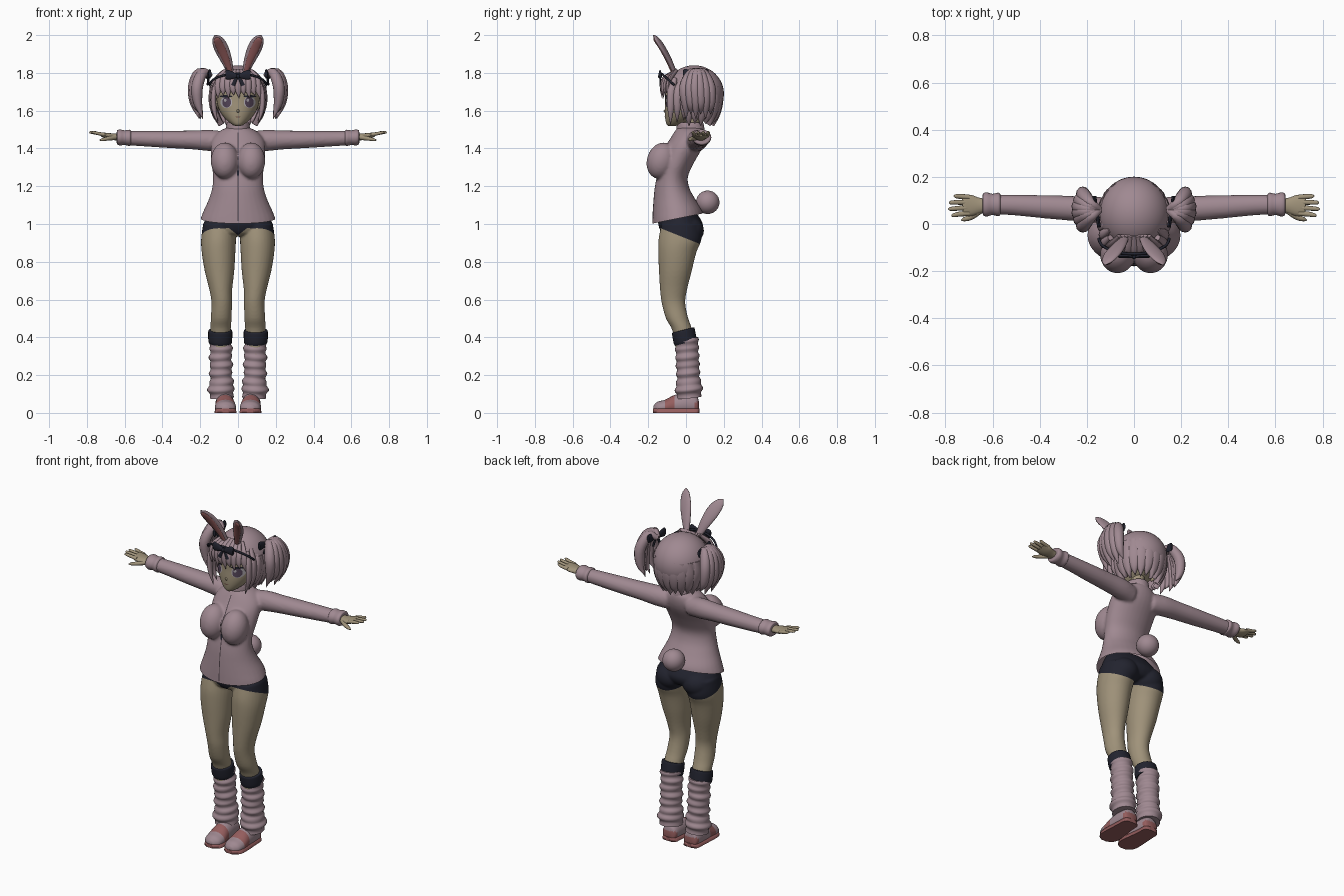
import bpy, bmesh, math
from mathutils import Vector, Matrix
from mathutils.bvhtree import BVHTree

cube = bpy.data.objects.get("Cube")
if cube:
    bpy.data.objects.remove(cube)


def material(name, *rgb):
    m = bpy.data.materials.new(name)
    m.use_nodes = True
    m.diffuse_color = (*rgb, 1)
    m.node_tree.nodes["Principled BSDF"].inputs["Base Color"].default_value = (*rgb, 1)
    return m


PINK = material("dusty pink", .35, .25, .285)
SKIN = material("skin", .35, .29, .195)
BLACK = material("navy black", .016, .017, .028)
RED = material("muted red", .3, .11, .11)
WHITE = material("eye white", .45, .42, .45)
IRIS = material("iris violet", .09, .06, .1)
SEAM = material("seam grey", .07, .05, .06)
MOUTH = material("lip brown", .18, .09, .07)
SIDES = ((1, "left"), (-1, "right"))


def finish(name, bm, *mats):
    me = bpy.data.meshes.new(name)
    bm.to_mesh(me)
    bm.free()
    for m in mats:
        me.materials.append(m)
    me.shade_smooth()
    me.set_sharp_from_angle(angle=math.radians(50))
    ob = bpy.data.objects.new(name, me)
    bpy.context.scene.collection.objects.link(ob)
    return ob


def loft(name, pts, mat, axis=None, hint=(0, 1, 0), n=16, steps=4, side=1):
    """Skin ellipses (x, y, z, width, depth) along a smooth path."""
    p = [Vector((q[0] * side, *q[1:])) for q in pts]
    p = [p[0] * 2 - p[1]] + p + [p[-1] * 2 - p[-2]]
    path = []
    for i in range(1, len(p) - 2):
        a, b, c, d = p[i - 1:i + 3]
        for k in range(steps):
            t = k / steps
            path.append((b * 2 + (c - a) * t + (a * 2 - b * 5 + c * 4 - d) * t * t
                         + (b * 3 - a - c * 3 + d) * t ** 3) / 2)
    path.append(p[-2])
    bm, rings = bmesh.new(), []
    for i, q in enumerate(path):
        prev, nxt = path[max(i - 1, 0)], path[min(i + 1, len(path) - 1)]
        t = Vector(axis) if axis else (Vector(nxt[:3]) - Vector(prev[:3])).normalized()
        u = t.cross(Vector(hint)).normalized()
        v = u.cross(t)
        w, h = max(q[3], .0008), max(q[4], .0008)
        rings.append([bm.verts.new(Vector(q[:3]) + u * w * math.cos(s) + v * h * math.sin(s))
                      for s in (math.tau * j / n for j in range(n))])
    for r, s in zip(rings, rings[1:]):
        for j in range(n):
            bm.faces.new((r[j], r[(j + 1) % n], s[(j + 1) % n], s[j]))
    bm.faces.new(rings[0])
    bm.faces.new(rings[-1])
    bmesh.ops.recalc_face_normals(bm, faces=bm.faces)
    return finish(name, bm, mat)


def column(name, rows, mat, side=1, n=32):
    """Upright loft from rows of (z, centre x, half width, front y, back y)."""
    return loft(name, [(x, (f + b) / 2, z, w, (b - f) / 2) for z, x, w, f, b in rows],
                mat, axis=(0, 0, 1), n=n, side=side)


def ball(name, centre, size, mat, tilt=0):
    bm = bmesh.new()
    m = Matrix.Translation(centre) @ Matrix.Rotation(tilt, 4, 'X') @ Matrix.Diagonal((*size, 1))
    bmesh.ops.create_uvsphere(bm, u_segments=32, v_segments=20, radius=1, matrix=m)
    return finish(name, bm, mat)


def fuse(name, parts, voxel, rounds):
    """Blend overlapping parts into one skin and return it as a bmesh."""
    bm = bmesh.new()
    for o in parts:
        bm.from_mesh(o.data)
        bpy.data.objects.remove(o)
    ob = finish(name, bm)
    r = ob.modifiers.new("blend", 'REMESH')
    r.mode, r.voxel_size = 'VOXEL', voxel
    s = ob.modifiers.new("soften", 'SMOOTH')
    s.factor, s.iterations = .5, rounds
    bpy.context.view_layer.update()
    out = bmesh.new()
    out.from_object(ob, bpy.context.evaluated_depsgraph_get())
    bpy.data.objects.remove(ob)
    return out


def cut(bm, point, normal, clear=False):
    bmesh.ops.bisect_plane(bm, geom=bm.verts[:] + bm.edges[:] + bm.faces[:], plane_co=point,
                           plane_no=normal, clear_inner=clear)


def decal(name, target, x, z, rx, rz, mat, lift=.002, square=False):
    """Thin painted patch laid on the front of a surface."""
    tree = BVHTree.FromPolygons([v.co for v in target.data.vertices],
                                [f.vertices for f in target.data.polygons])
    bm = bmesh.new()
    bmesh.ops.create_grid(bm, x_segments=4 if square else 16, y_segments=40 if square else 16, size=1)
    for v in bm.verts:
        a, b = v.co.x, v.co.y
        if not square:
            a, b = a * math.sqrt(1 - b * b / 2), b * math.sqrt(1 - a * a / 2)
        px, pz = x + rx * a, z + rz * b
        hit = tree.ray_cast(Vector((px, -1, pz)), Vector((0, 1, 0)))[0]
        v.co = (px, (hit.y if hit else -.05) - lift, pz)
    return finish(name, bm, mat)


# Jacket: trunk, bust and sleeves blended together
parts = [column("trunk", [
    (.96, 0, .205, -.18, .085), (1.02, 0, .2, -.178, .09), (1.07, 0, .182, -.176, .085),
    (1.13, 0, .155, -.172, .05), (1.19, 0, .137, -.166, .018), (1.25, 0, .132, -.155, .01),
    (1.32, 0, .14, -.14, .04), (1.4, 0, .145, -.115, .085), (1.45, 0, .135, -.085, .1),
    (1.49, 0, .1, -.06, .1), (1.51, 0, .06, -.045, .09)], PINK)]
for s, label in SIDES:
    parts.append(ball("bust", (s * .07, -.13, 1.335), (.074, .077, .098), PINK, -.3))
    parts.append(loft("sleeve", [
        (.07, .05, 1.435, .05, .055), (.15, .06, 1.442, .055, .056), (.24, .065, 1.445, .053, .05),
        (.36, .072, 1.448, .05, .046), (.5, .08, 1.452, .044, .041), (.6, .083, 1.455, .041, .037)],
        PINK, hint=(0, 0, 1), n=24, side=s))
bm = fuse("jacket", parts, .008, 4)
cut(bm, (0, -.175, 1.003), (0, -.2, 1), True)
jacket = finish("jacket", bm, PINK)
decal("zip", jacket, 0, 1.25, .0025, .235, SEAM, square=True)
decal("zip_pull", jacket, 0, 1.27, .006, .018, BLACK, lift=.005)
column("collar", [(1.475, 0, .068, -.052, .1), (1.5, 0, .064, -.05, .098),
                  (1.535, 0, .059, -.047, .092), (1.537, 0, .05, -.038, .082)], PINK)

# Hips and legs, with briefs marked out by slanted cuts
parts = [column("hips", [
    (1.09, 0, .14, -.12, .03), (1.03, 0, .172, -.145, .075), (.99, 0, .183, -.145, .09),
    (.95, 0, .17, -.125, .07), (.935, 0, .1, -.08, .03)], SKIN)]
for s, label in SIDES:
    parts.append(ball("seat", (s * .085, .01, .965), (.085, .085, .075), SKIN))
    parts.append(column("leg", [
        (1, .1, .085, -.13, .075), (.92, .103, .092, -.145, .082), (.85, .103, .089, -.147, .055),
        (.75, .098, .078, -.143, .03), (.65, .091, .06, -.137, .005), (.58, .086, .054, -.128, -.004),
        (.5, .089, .055, -.106, .012), (.43, .092, .053, -.07, .036), (.3, .09, .045, -.05, .06),
        (.1, .08, .035, -.03, .05)], SKIN, side=s))
bm = fuse("body", parts, .0065, 3)
cut(bm, (0, -.14, .98), (0, .4, 1))
for s, label in SIDES:
    cut(bm, (0, 0, .94), (-.8 * s, 0, 1))
for f in bm.faces:
    c = f.calc_center_median()
    if c.z > .98 - .4 * (c.y + .14) or c.z > .94 + .8 * abs(c.x):
        f.material_index = 1
finish("body_and_briefs", bm, SKIN, BLACK)
ball("tail", (0, .115, 1.115), (.062, .062, .062), PINK)

# Socks, rumpled leg warmers and shoes
for s, label in SIDES:
    loft(label + "_sock_cuff", [
        (.093, 0, .37, .06, .06), (.094, -.005, .385, .063, .062), (.094, -.012, .42, .064, .062),
        (.094, -.015, .437, .062, .06), (.094, -.015, .439, .052, .05)],
        BLACK, axis=(0, -.25, .97), n=24, side=s)
    rows = []
    for i in range(25):
        t = i / 24
        fold = .004 * math.sin(i * 1.9) + .012 * max(0, 1 - abs(t - .85) * 6)
        rows.append((.092 - .004 * t + .003 * math.sin(i), .003 + .014 * t, .395 - .315 * t,
                     .059 + fold, .061 + fold))
    loft(label + "_leg_warmer", rows, PINK, axis=(.05 * s, -.1, 1), n=24, steps=2, side=s)
    shoe = loft(label + "_shoe", [
        (.07, .068, .03, .025, .03), (.07, .055, .04, .044, .05), (.07, 0, .045, .05, .06),
        (.068, -.06, .04, .052, .055), (.066, -.11, .03, .056, .04), (.065, -.15, .025, .048, .034),
        (.065, -.173, .02, .02, .018)], PINK, axis=(0, -1, 0), hint=(0, 0, 1), n=24, side=s)
    shoe.data.materials.append(RED)
    for v in shoe.data.vertices:
        v.co.z = max(v.co.z, .01)
    for f in shoe.data.polygons:
        if -.105 < f.center.y < -.055 or (f.center.y > .045 and f.center.z < .06):
            f.material_index = 1
    sole = loft(label + "_sole", [
        (.07, .072, .011, .02, .011), (.07, .058, .011, .045, .011), (.07, 0, .011, .05, .011),
        (.066, -.11, .011, .059, .011), (.065, -.152, .011, .05, .011), (.065, -.176, .011, .02, .011)],
        RED, axis=(0, -1, 0), hint=(0, 0, 1), side=s)
    for v in sole.data.vertices:
        v.co.z = .022 if v.co.z > .011 else 0

# Cuffs and hands
for s, label in SIDES:
    loft(label + "_cuff", [
        (.565, .083, 1.455, .04, .036), (.575, .083, 1.456, .05, .043), (.6, .083, 1.457, .045, .039),
        (.625, .083, 1.458, .051, .042), (.64, .083, 1.459, .046, .037), (.642, .083, 1.459, .034, .028)],
        PINK, axis=(s, 0, 0), hint=(0, 0, 1), n=24, side=s)
    loft(label + "_palm", [
        (.6, .08, 1.458, .028, .022), (.65, .078, 1.461, .032, .018), (.69, .078, 1.466, .045, .016),
        (.722, .08, 1.474, .043, .011), (.728, .08, 1.475, .036, .007)], SKIN, hint=(0, 0, 1), side=s)
    for i, tip in enumerate((.775, .788, .785, .765)):
        y = .045 + i * .023
        loft(f"{label}_finger_{i}", [
            (.7, y, 1.472, .011, .01), (.74, y - .003 + i * .002, 1.479, .0105, .009),
            (tip - .008, y - .008 + i * .004, 1.485, .008, .007),
            (tip, y - .008 + i * .004, 1.486, .002, .002)], SKIN, hint=(0, 0, 1), n=10, side=s)
    loft(label + "_thumb", [
        (.65, .06, 1.458, .015, .014), (.69, .03, 1.452, .012, .011),
        (.72, .02, 1.446, .009, .008), (.733, .016, 1.443, .002, .002)], SKIN, hint=(0, 0, 1), n=10, side=s)

# Neck, face and painted features
column("neck", [(1.48, 0, .042, -.03, .07), (1.6, 0, .04, -.03, .07)], SKIN)
face = column("face", [
    (1.518, 0, .012, -.092, -.06), (1.53, 0, .036, -.104, -.01), (1.56, 0, .07, -.11, .05),
    (1.6, 0, .098, -.112, .1), (1.65, 0, .113, -.11, .13), (1.71, 0, .118, -.108, .14),
    (1.77, 0, .09, -.08, .12)], SKIN)
ball("nose", (0, -.109, 1.598), (.007, .009, .009), SKIN)
decal("mouth", face, 0, 1.567, .014, .003, MOUTH)
for s, label in SIDES:
    decal(label + "_eye", face, s * .062, 1.645, .031, .031, WHITE, .002)
    decal(label + "_iris", face, s * .06, 1.645, .023, .028, IRIS, .004)
    decal(label + "_eye_glint", face, s * .06 - .008, 1.655, .007, .008, WHITE, .006)
    decal(label + "_lashes", face, s * .064, 1.676, .034, .006, BLACK, .006)
    ball(label + "_small_ear", (s * .112, .02, 1.63), (.012, .02, .03), SKIN)

# Hair cap with the face left open
cap = ball("hair_cap", (0, .043, 1.69), (.15, .158, .15), PINK)
bm = bmesh.new()
bm.from_mesh(cap.data)
gone = [f for f in bm.faces for c in [f.calc_center_median()]
        if (c.y < -.02 and c.z < 1.72) or c.z < 1.6]
bmesh.ops.delete(bm, geom=gone, context='FACES')
bpy.data.objects.remove(cap)
finish("hair_cap", bm, PINK)

# Back locks, fringe, side locks and pigtails
for i in range(13):
    a = math.radians(-15 + 17.5 * i)
    c, q, drop = math.cos(a), math.sin(a), .012 * (i % 2)
    loft(f"back_lock_{i}", [(c * r, .043 + q * r, z, w, .016) for r, z, w in
                            ((.135, 1.73, .025), (.139, 1.65, .036), (.122, 1.58, .026),
                             (.092, 1.525 + drop, .001))], PINK, hint=(c, q, 0), n=10)
for i in range(9):
    x = -.104 + .026 * i
    y = -.128 + 3 * x * x
    loft(f"fringe_{i}", [
        (x * .6, -.05, 1.815, .012, .008), (x * .9, y + .012, 1.77, .021, .012),
        (x, y, 1.72, .019, .011), (x * 1.08 + .006, y + .002, 1.665 + .016 * (i % 2), .001, .001)],
        PINK, n=10)
for s, label in SIDES:
    for i in range(3):
        y = -.078 + .035 * i
        loft(f"{label}_side_lock_{i}", [
            (.1, y + .02, 1.77, .012, .012), (.127 + .006 * i, y, 1.7, .014, .022),
            (.127 + .004 * i, y - .003, 1.61, .013, .018), (.105, y - .004, 1.525 + .012 * i, .001, .001)],
            PINK, n=10, side=s)
    for i in range(6):
        t = i / 5
        y, out = -.005 + .13 * t, .02 * math.sin(math.pi * t)
        loft(f"{label}_pigtail_{i}", [
            (.145, .06, 1.785, .014, .014), (.185 + out, .03 + .06 * t, 1.8, .026, .024),
            (.215 + out, y, 1.73, .03, .03), (.212 + out, y + .005, 1.64, .023, .025),
            (.185 + out, y + .005, 1.555 + .025 * (i % 2), .001, .001)], PINK, n=12, side=s)


# Ribbon bows and hair band
def bow(name, centre, along, hint, size):
    c, d = Vector(centre), Vector(along)
    for s, label in SIDES:
        loft(f"{name}_{label}_loop", [
            (*(c + d * s * size * k + Vector((0, 0, size * r))), size * h, size * .12) for k, r, h in
            ((.05, 0, .12), (.4, .06, .28), (.85, .12, .4), (1, .12, .3))], BLACK, hint=hint, n=12)
        loft(f"{name}_{label}_ribbon", [
            (*(c + d * s * size * k - Vector((0, 0, size * r))), size * h, size * .06) for k, r, h in
            ((.03, .05, .08), (.25, .4, .14), (.4, .75, .17))], BLACK, hint=hint, n=8)
    ball(name + "_knot", centre, (size * .17,) * 3, BLACK)


bow("front_bow", (0, -.137, 1.782), (1, 0, 0), (0, 1, 0), .066)
for s, label in SIDES:
    bow(label + "_bow", (s * .158, .052, 1.787), (s * .15, 1, 0), (1, 0, 0), .066)
loft("hair_band", [(.15 * math.cos(a), -.062 - .065 * math.sin(a), 1.735 + .06 * math.sin(a), .006, .006)
                   for a in (math.pi * i / 8 for i in range(9))], BLACK, hint=(0, 0, 1), n=8)

# Rabbit ears with coloured linings
for s, label in SIDES:
    path = [(.038, -.06, 1.8, .016, .012), (.062, -.09, 1.87, .03, .014), (.09, -.125, 1.935, .037, .013),
            (.113, -.157, 1.98, .026, .01), (.124, -.175, 2, .001, .001)]
    loft(label + "_rabbit_ear", path, PINK, n=20, side=s)
    loft(label + "_ear_lining", [(x, y - .0085, z - .004, w * .62, d * .62) for x, y, z, w, d in path[:4]]
         + [(.118, -.171, 1.986, .001, .001)], RED, n=16, side=s)
